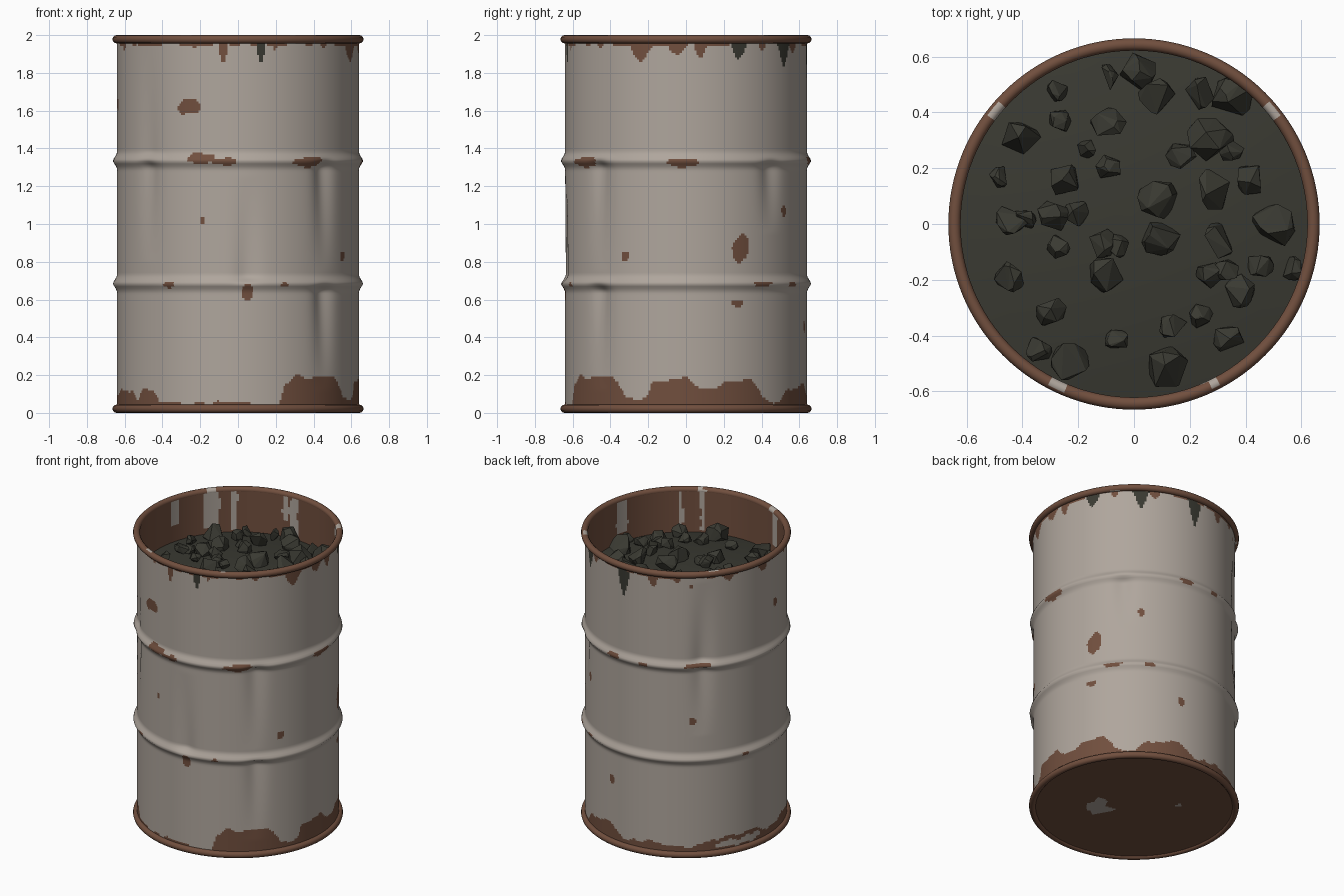
import bpy, bmesh, math, random
from mathutils import Vector, noise

if "Cube" in bpy.data.objects:
    bpy.data.objects.remove(bpy.data.objects["Cube"])

random.seed(4)
R = 0.64                       # body radius
COAL_EDGE, COAL_RISE = 1.69, 0.06


def material(name, rgb):
    m = bpy.data.materials.new(name)
    m.diffuse_color = (*rgb, 1)
    m.use_nodes = True
    m.node_tree.nodes["Principled BSDF"].inputs["Base Color"].default_value = m.diffuse_color
    return m


PAINT, RUST, COAL = 0, 1, 2
MATS = [material("grey_paint", (0.43, 0.38, 0.335)),
        material("rust", (0.165, 0.078, 0.048)),
        material("coal_black", (0.042, 0.042, 0.032))]


def finish(name, bm, smooth=True):
    me = bpy.data.meshes.new(name)
    bm.to_mesh(me)
    bm.free()
    for m in MATS:
        me.materials.append(m)
    for p in me.polygons:
        p.use_smooth = smooth
    ob = bpy.data.objects.new(name, me)
    bpy.context.collection.objects.link(ob)
    return ob


def lathe(name, profile, n, rule, offset=None, closed=False):
    """Spin (r, z) points; rule(angle_deg, r, z) gives each face its colour."""
    bm = bmesh.new()
    rings = []
    for r, z in profile:
        ring = []
        for i in range(n):
            a = 2 * math.pi * i / n
            q = r - (offset(math.degrees(a), z) if offset else 0)
            ring.append(bm.verts.new((q * math.cos(a), q * math.sin(a), z)))
        rings.append(ring)
    if closed:
        rings.append(rings[0])
    for lo, hi in zip(rings, rings[1:]):
        for i in range(n):
            j = (i + 1) % n
            f = bm.faces.new((lo[i], lo[j], hi[j], hi[i]))
            c = f.calc_center_median()
            f.material_index = rule(math.degrees(math.atan2(c.y, c.x)), c.xy.length, c.z)
    return finish(name, bm)


def gap(a, b):                 # signed angle difference in degrees
    return (a - b + 180) % 360 - 180


def wobble(a, z, freq=14):
    t = math.radians(a)
    return noise.noise(Vector((math.cos(t) * R, math.sin(t) * R, z)) * freq)


# ---- dents: angle, z of deepest point, z where it fades out, depth
DENTS = [(-137, 1.31, 0.8, .022), (-137, 1.38, 1.98, .012), (-86, .72, 1.25, .02),
         (-45, 1.31, .75, .028), (-45, .65, .12, .028), (44, 1.31, .95, .022),
         (134, 1.31, .85, .026), (134, 1.37, 1.92, .026)]


def dent(a, z):
    total = 0
    for da, zp, ze, depth in DENTS:
        t = (z - zp) / (ze - zp)
        if t > 1:
            continue
        fade = (1 - t) if t > 0 else max(0, 1 - abs(z - zp) / 0.04)
        total += depth * fade * math.exp(-(gap(a, da) / 5.5) ** 2)
    return total


# ---- rust climbing from the foot: angle, height
FOOT = [(-180, .09), (-155, .12), (-150, .12), (-146, .06), (-141, .13), (-135, .12), (-130, .05),
        (-70, .05), (-68, .14), (-62, .19), (-40, .19), (-35, .17), (-30, .08), (-19, .06),
        (-16, .17), (0, .18), (8, .12), (14, .13), (18, .18), (33, .18), (40, .08), (50, .04),
        (58, .13), (75, .15), (90, .07), (105, .1), (125, .06), (140, .12), (170, .12), (180, .09)]
# ---- drips under the top rim: angle, half width, length, colour
DRIPS = [(-160, 3, .05, RUST), (-111, 2, .04, RUST), (-97, 2.6, .13, RUST), (-79, 2.4, .13, COAL),
         (-72, 2, .06, RUST), (-45, 3, .05, RUST), (-22, 7, .11, RUST), (-4, 6, .08, RUST),
         (7, 4, .08, RUST), (26, 5, .1, COAL), (39, 3, .05, RUST), (54, 5, .13, COAL),
         (62, 4, .07, RUST), (87, 5, .19, COAL), (106, 4, .09, RUST), (120, 3, .05, RUST),
         (150, 5, .06, RUST), (175, 5, .08, RUST)]
# ---- chips: angle, z, half width, half height
CHIPS = [(-114, 1.62, .075, .04), (-107, 1.02, .014, .018), (-85.5, .64, .03, .045),
         (-30, .83, .022, .027), (27, .87, .05, .075), (54, 1.07, .024, .035),
         (25, .58, .035, .02), (78, .46, .022, .03), (129, .95, .02, .025), (128, 1.89, .012, .012),
         (187, 1.64, .022, .03),
         (-107, 1.345, .07, .035), (-97, 1.33, .06, .02), (-55, 1.33, .085, .03),
         (-2, 1.325, .09, .025), (132, 1.34, .09, .015), (80, 1.34, .05, .02), (100, 1.33, .04, .015),
         (-124, .68, .03, .015), (-68, .68, .02, .012), (39, .685, .06, .012), (60, .68, .04, .012),
         (160, .68, .03, .012)]


def body_colour(a, r, z):
    w = wobble(a, z)
    if z < 0.27:
        for (a0, h0), (a1, h1) in zip(FOOT, FOOT[1:]):
            if a0 <= a <= a1:
                h = h0 + (h1 - h0) * (a - a0) / (a1 - a0)
        if z < h + 0.025 * w:
            hole = 142 < a < 172 and abs(z - .075 - .02 * w) < .018
            return PAINT if hole else RUST
    if z > 1.75:
        if z > 1.95 + 0.02 * w:
            return RUST
        for da, half, length, col in DRIPS:
            t = abs(gap(a, da)) / half
            if t < 1 and 1.97 - z < length * (1 - t ** 1.5) + .015 * w:
                return col
    for ca, cz, hw, hh in CHIPS:
        dx = math.radians(gap(a, ca)) * R
        if (dx / hw) ** 2 + ((z - cz) / hh) ** 2 < 1 + 0.9 * w:
            return RUST
    return PAINT


# ---- outer wall with two rolled ribs
wall = []
for i in range(161):
    z = 0.02 + 1.96 * i / 160
    rib = max(0, 1 - abs(z - .685) / .045, 1 - abs(z - 1.335) / .045)
    wall.append((R + .025 * rib ** 1.3, z))
lathe("drum_wall", wall, 360, body_colour, dent)

# ---- inner wall with bare streaks: angle, half width, lowest z
STREAKS = [(141, 5, 1.72), (127, 1.3, 1.7), (96, 2, 1.8), (90, 2.5, 1.7), (-52, 1.3, 1.7),
           (-65, 1.3, 1.7), (-14, 4, 1.75), (40, 4, 1.75), (-120, 3, 1.75), (165, 3, 1.8)]


def inner_colour(a, r, z):
    w = wobble(a, z)
    bare = any(abs(gap(a, s)) < h + 1.2 * w and z > low for s, h, low in STREAKS)
    return PAINT if bare else RUST


lathe("inner_wall", [(.622, 1.98 - .025 * i) for i in range(14)], 240, inner_colour)


# ---- rolled rims
def rim_colour(a, r, z):
    chip = z > 1.9 and any(abs(gap(a, s)) < 2.2 + 2 * wobble(a, z, 40) for s in (141, 39, -116, -65))
    return PAINT if chip and r < .65 else RUST


for name, zc in (("bottom_rim", .022), ("top_rim", 1.978)):
    tube = [(.643 + .022 * math.cos(t * math.pi / 6), zc + .022 * math.sin(t * math.pi / 6))
            for t in range(12)]
    lathe(name, tube, 128, rim_colour, closed=True)


# ---- base plate, with a few remaining paint flakes
def base_colour(a, r, z):
    x, y = r * math.cos(math.radians(a)), r * math.sin(math.radians(a))
    w = noise.noise(Vector((x, y, 0)) * 12)
    flakes = [(.18, -.14, .08), (-.2, .2, .025)]
    return PAINT if any(math.hypot(x - u, y - v) < s * (1 + w) for u, v, s in flakes) else RUST


lathe("base_plate", [(.001 + .639 * i / 32, .012) for i in range(32, -1, -1)], 96, base_colour)


# ---- coal heap surface
def heap(r):
    return COAL_EDGE + COAL_RISE * (1 - (r / .625) ** 2)


lathe("coal_heap", [(.625 * k / 8 + .001, heap(.625 * k / 8)) for k in range(8, -1, -1)], 48,
      lambda a, r, z: COAL)

# ---- coal lumps: x, y, radius in hundredths
LUMPS = [(-28, 48, 4.3), (-10, 52, 5), (1, 55, 7), (8, 46, 6.5), (24, 47, 5.5), (35, 45, 7.5),
         (-27, 37, 4.7), (-41, 31, 7), (-9, 35, 6.5), (-17, 27, 3.6), (-9, 20, 5), (27, 30, 8),
         (17, 25, 5.4), (35, 27, 5), (-48, 17, 4), (-25, 16, 6), (27, 12, 7.5), (42, 16, 6),
         (9, 9, 7), (-44, 2, 5.7), (-39, 2, 4), (-29, 3, 6), (-20, 4, 4.7), (50, -1, 8),
         (9, -4, 7), (30, -6, 6.5), (-27, -8, 4.3), (-12, -7, 5.4), (-6, -8, 4.3), (-10, -18, 6.5),
         (27, -18, 4.7), (33, -17, 4.7), (45, -15, 4.7), (57, -16, 4.3), (-44, -19, 5.7),
         (38, -24, 5.7), (-30, -31, 5.7), (14, -37, 5), (24, -33, 4.3), (34, -41, 5.7),
         (-6, -42, 4.3), (-34, -45, 4.7), (-23, -49, 7), (12, -51, 8)]
bm = bmesh.new()
for x, y, s in LUMPS:
    x, y, s = x / 100, y / 100, s / 100
    c = Vector((x, y, heap(math.hypot(x, y)) + .4 * s))
    pts = []
    for k in range(16):
        d = Vector([random.gauss(0, 1) for _ in range(3)]).normalized()
        pts.append(bm.verts.new(c + d * s * random.uniform(.95, 1.12)))
    out = bmesh.ops.convex_hull(bm, input=pts)
    bmesh.ops.delete(bm, geom=[v for v in out["geom_interior"] if isinstance(v, bmesh.types.BMVert)],
                     context='VERTS')
for f in bm.faces:
    f.material_index = COAL
bmesh.ops.recalc_face_normals(bm, faces=bm.faces)
finish("coal_lumps", bm, smooth=False)
